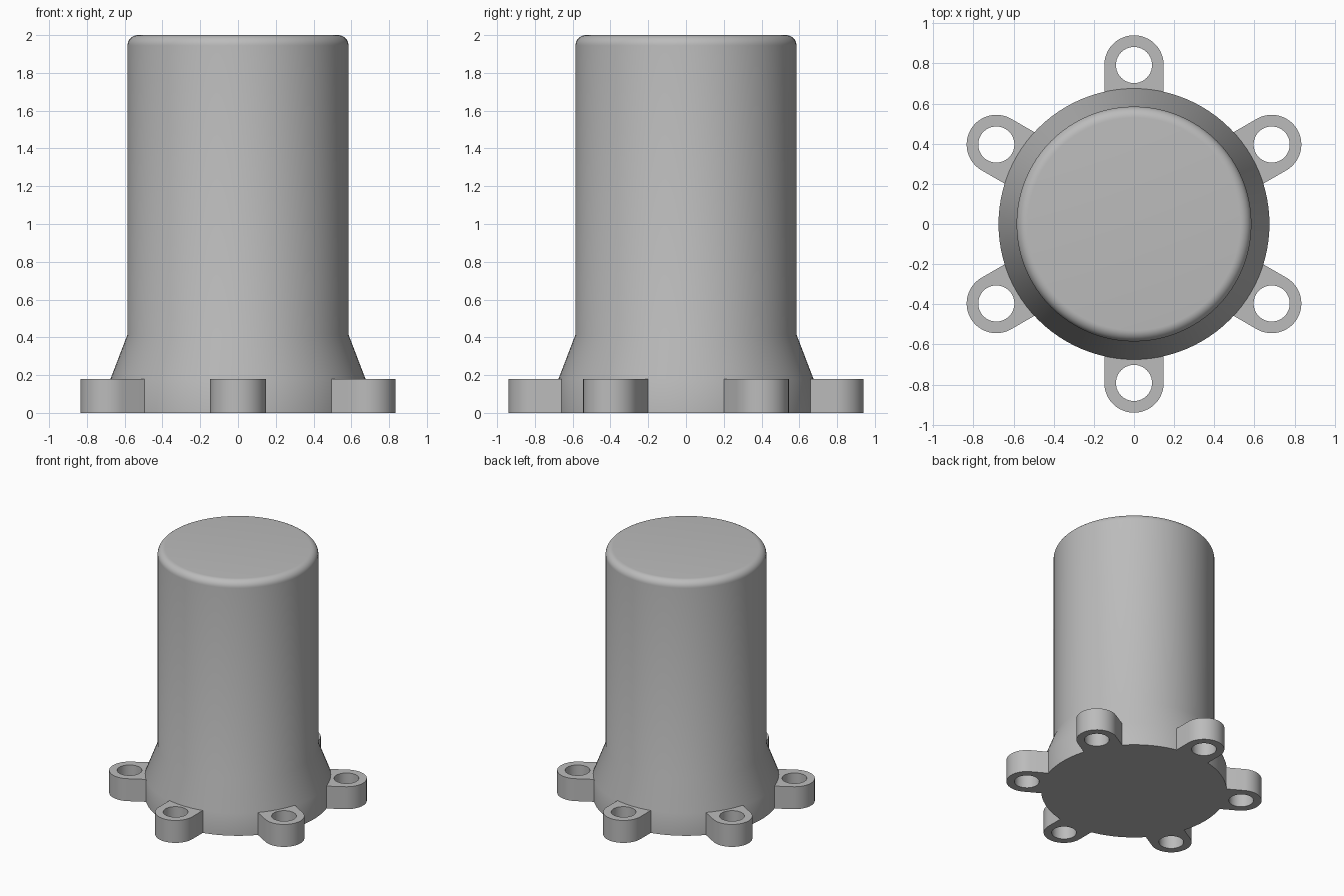
import bpy, bmesh
from math import pi, sin, cos, radians
from mathutils import Matrix

cube = bpy.data.objects.get("Cube")
if cube:
    bpy.data.objects.remove(cube, do_unlink=True)

GREY = (0.5, 0.5, 0.5, 1)
metal = bpy.data.materials.new("plain grey")
metal.use_nodes = True
metal.diffuse_color = GREY
metal.node_tree.nodes["Principled BSDF"].inputs["Base Color"].default_value = GREY

BODY_R, FOOT_R, TOP, ROUND = 0.585, 0.675, 2.0, 0.055
LUG_H, LUG_R, HOLE_R, LUG_DIST = 0.18, 0.148, 0.09, 0.792


def finish(name, bm):
    bmesh.ops.recalc_face_normals(bm, faces=bm.faces)
    mesh = bpy.data.meshes.new(name)
    bm.to_mesh(mesh)
    bm.free()
    mesh.materials.append(metal)
    obj = bpy.data.objects.new(name, mesh)
    bpy.context.collection.objects.link(obj)
    bpy.ops.object.select_all(action="DESELECT")
    obj.select_set(True)
    bpy.context.view_layer.objects.active = obj
    bpy.ops.object.shade_smooth_by_angle(angle=radians(30))
    return obj


def closed_loop(bm, points):
    verts = [bm.verts.new((x, y, 0)) for x, y in points]
    return [bm.edges.new((a, b)) for a, b in zip(verts, verts[1:] + verts[:1])]


# Housing: straight foot, flared skirt, tall barrel and rounded top rim
profile = [(0, 0), (FOOT_R, 0), (FOOT_R, LUG_H), (BODY_R, 0.415)]
for i in range(9):
    a = i / 8 * pi / 2
    profile.append((BODY_R - ROUND + ROUND * cos(a), TOP - ROUND + ROUND * sin(a)))
profile.append((0, TOP))
bm = bmesh.new()
verts = [bm.verts.new((r, 0, z)) for r, z in profile]
edges = [bm.edges.new(pair) for pair in zip(verts, verts[1:])]
bmesh.ops.spin(bm, geom=verts + edges, axis=(0, 0, 1), cent=(0, 0, 0),
               angle=2 * pi, steps=96)
bmesh.ops.remove_doubles(bm, verts=bm.verts, dist=0.0005)
finish("housing", bm)


# Mounting lugs: round-ended tabs with a bolt hole right through
def mounting_lug(index):
    bm = bmesh.new()
    inner = 0.6
    outline = [(inner, -LUG_R)]
    for i in range(25):
        a = -pi / 2 + pi * i / 24
        outline.append((LUG_DIST + LUG_R * cos(a), LUG_R * sin(a)))
    outline.append((inner, LUG_R))
    hole = [(LUG_DIST + HOLE_R * cos(2 * pi * i / 40), HOLE_R * sin(2 * pi * i / 40))
            for i in range(40)]
    rims = closed_loop(bm, outline) + closed_loop(bm, hole)
    bmesh.ops.triangle_fill(bm, edges=rims, use_beauty=True)
    raised = bmesh.ops.extrude_face_region(bm, geom=bm.faces[:], use_keep_orig=True)
    top = [v for v in raised["geom"] if isinstance(v, bmesh.types.BMVert)]
    bmesh.ops.translate(bm, verts=top, vec=(0, 0, LUG_H))
    turn = Matrix.Rotation(pi / 2 + index * pi / 3, 4, "Z")
    bmesh.ops.transform(bm, matrix=turn, verts=bm.verts)
    finish(f"mounting_lug_{index + 1}", bm)


for n in range(6):
    mounting_lug(n)
